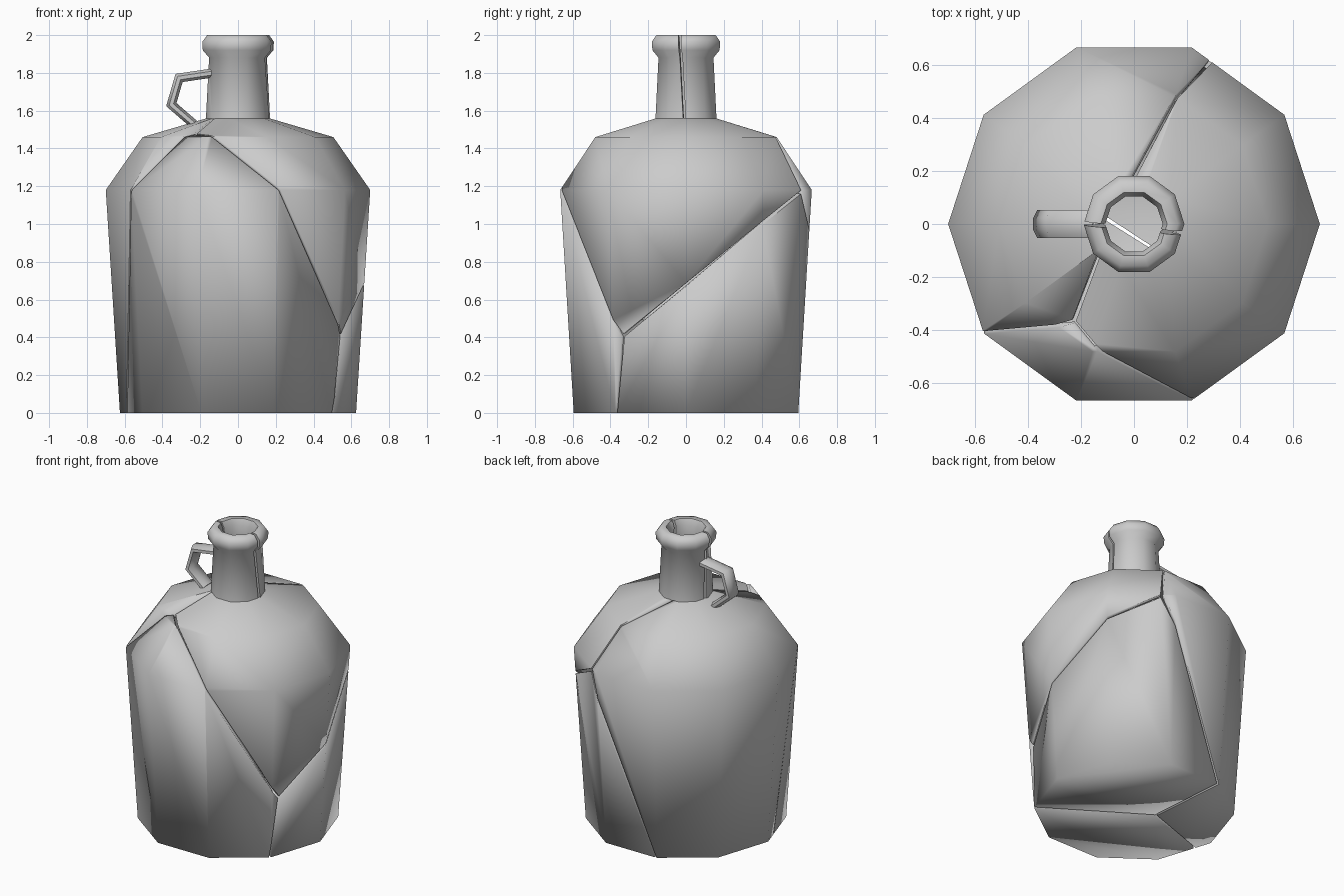
import bpy, bmesh, math
from mathutils import Vector

if "Cube" in bpy.data.objects:
    bpy.data.objects.remove(bpy.data.objects["Cube"])

clay = bpy.data.materials.new("grey_clay")
clay.diffuse_color = (0.6, 0.6, 0.6, 1)
clay.use_nodes = True
clay.node_tree.nodes["Principled BSDF"].inputs["Base Color"].default_value = clay.diffuse_color
SIDES, GAP = 10, 0.007


def lathe(profile, closed=False):
    """Ten-sided surface of revolution from (radius, z) points."""
    bm = bmesh.new()
    rings = [[bm.verts.new((r * math.cos(math.tau * i / SIDES),
                            r * math.sin(math.tau * i / SIDES), z))
              for i in range(SIDES)] for r, z in profile]
    pairs = list(zip(rings, rings[1:]))
    if closed:
        pairs.append((rings[-1], rings[0]))
    else:
        bm.faces.new(rings[0][::-1])
    for a, b in pairs:
        for i in range(SIDES):
            j = (i + 1) % SIDES
            bm.faces.new((a[i], a[j], b[j], b[i]))
    return bm


def keep_side(bm, point, normal):
    """Cut away everything behind the plane, leaving half a crack."""
    n = normal.normalized()
    bmesh.ops.bisect_plane(bm, geom=bm.verts[:] + bm.edges[:] + bm.faces[:],
                           dist=1e-5, plane_co=point + n * GAP, plane_no=n,
                           clear_inner=True)


def finish(bm, name, angle, wall=0):
    me = bpy.data.meshes.new(name)
    bmesh.ops.recalc_face_normals(bm, faces=bm.faces[:]) if not wall else None
    bm.to_mesh(me)
    bm.free()
    ob = bpy.data.objects.new(name, me)
    bpy.context.collection.objects.link(ob)
    me.materials.append(clay)
    bpy.ops.object.select_all(action='DESELECT')
    bpy.context.view_layer.objects.active = ob
    ob.select_set(True)
    if wall:
        mod = ob.modifiers.new("wall", 'SOLIDIFY')
        mod.thickness, mod.offset = wall, -1
        bpy.ops.object.modifier_apply(modifier=mod.name)
    bpy.ops.object.shade_smooth_by_angle(angle=math.radians(angle))
    return ob


# Body: a shell broken into four shards that meet at one inner point.
# Each shard is the cone through three of the four crack junctions.
core = Vector((0.13, -0.03, 0.65))
joints = {"back_right": Vector((0.29, 0.61, 1.17)),
          "front_right": Vector((0.54, -0.33, 0.41)),
          "shoulder": Vector((-0.22, -0.36, 1.46)),
          "base": Vector((-0.14, 0.043, 0.0))}
shards = {"front_shard": "back_right", "left_back_shard": "front_right",
          "lower_right_shard": "shoulder", "upper_right_shard": "base"}
body = [(0.625, 0), (0.70, 1.18), (0.505, 1.46), (0.165, 1.56)]
for name, excluded in shards.items():
    rays = [p - core for k, p in joints.items() if k != excluded]
    bm = lathe(body)
    for i in range(3):
        n = rays[i].cross(rays[(i + 1) % 3])
        if n.dot(rays[(i + 2) % 3]) < 0:
            n = -n
        keep_side(bm, core, n)
    finish(bm, name, 88, wall=0.03)

# Neck with rolled lip, split into a front and a back half
neck = [(0.17, 1.555), (0.153, 1.88), (0.187, 1.92), (0.19, 1.965),
        (0.165, 2.0), (0.125, 2.0), (0.108, 1.96), (0.108, 1.88), (0.125, 1.555)]
split = Vector((0.1, 1, 0.06))
for name, side in (("neck_back", 1), ("neck_front", -1)):
    bm = lathe(neck, closed=True)
    keep_side(bm, Vector((0, -0.018, 2)), split * side)
    bmesh.ops.holes_fill(bm, edges=[e for e in bm.edges if e.is_boundary], sides=0)
    finish(bm, name, 60)

# Handle: flattened eight-sided tube along a bent path
path = [Vector(p) for p in ((-0.13, 0, 1.80), (-0.312, 0, 1.773),
                            (-0.353, 0, 1.632), (-0.235, 0, 1.53))]
bm = bmesh.new()
rings = []
for i, p in enumerate(path):
    before = (p - path[i - 1]).normalized() if i else None
    after = (path[i + 1] - p).normalized() if i < len(path) - 1 else None
    t = ((before or after) + (after or before)).normalized()
    stretch = 1 / t.dot(before or after)
    n = Vector((t.z, 0, -t.x)) * 0.026 * stretch
    rings.append([bm.verts.new(p + n * math.cos(a) + Vector((0, 0.057 * math.sin(a), 0)))
                  for a in (math.tau * (k + 0.5) / 8 for k in range(8))])
for a, b in zip(rings, rings[1:]):
    for k in range(8):
        bm.faces.new((a[k], a[k - 1], b[k - 1], b[k]))
bm.faces.new(rings[0])
bm.faces.new(rings[-1][::-1])
finish(bm, "handle", 60)
